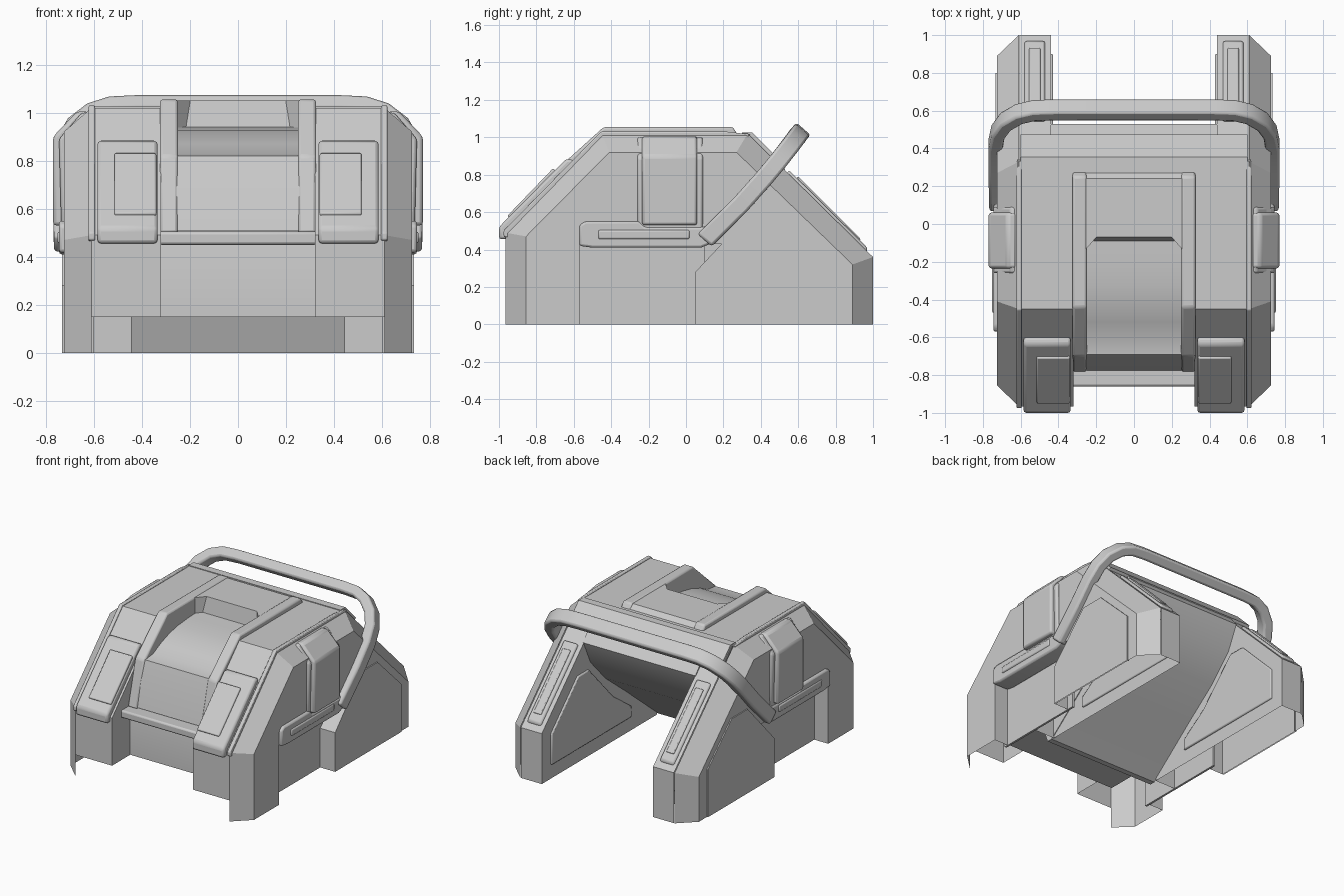
import bpy, bmesh
from mathutils import Vector

if "Cube" in bpy.data.objects:
    bpy.data.objects.remove(bpy.data.objects["Cube"])


def finish(name, bm, bevel=0.0, mirror=False):
    me = bpy.data.meshes.new(name)
    bm.to_mesh(me)
    bm.free()
    ob = bpy.data.objects.new(name, me)
    bpy.context.collection.objects.link(ob)
    if bevel:
        b = ob.modifiers.new("bevel", 'BEVEL')
        b.width, b.segments, b.limit_method = bevel, 2, 'ANGLE'
    if mirror:
        m = ob.modifiers.new("mirror", 'MIRROR')
        m.merge_threshold = 0.0001
    bpy.context.view_layer.objects.active = ob
    ob.select_set(True)
    bpy.ops.object.shade_smooth_by_angle(angle=0.5)
    ob.select_set(False)
    return ob


def loft(name, ring_a, ring_b, hollow=None, **kw):
    """Solid between two rings of 3D points; hollow drops one cap (0 or 1) and the underside."""
    bm = bmesh.new()
    a = [bm.verts.new(p) for p in ring_a]
    b = [bm.verts.new(p) for p in ring_b]
    caps = [bm.faces.new(a), bm.faces.new(b[::-1])]
    for i in range(len(a)):
        j = (i + 1) % len(a)
        bm.faces.new((a[i], a[j], b[j], b[i]))
    bmesh.ops.recalc_face_normals(bm, faces=bm.faces)
    if hollow is not None:
        drop = [f for f in bm.faces if f is caps[hollow] or
                (f.normal.z < -0.3 and min(v.co.z for v in f.verts) < 0.16)]
        bmesh.ops.delete(bm, geom=drop, context='FACES')
    return finish(name, bm, **kw)


def prism_x(name, pts, x0, x1, pts2=None, **kw):
    """Side (y, z) profile extruded along x."""
    return loft(name, [(x0, y, z) for y, z in pts],
                [(x1, y, z) for y, z in (pts2 or pts)], **kw)


def prism_y(name, pts, y0, y1, **kw):
    return loft(name, [(x, y0, z) for x, z in pts], [(x, y1, z) for x, z in pts], **kw)


def box(name, x0, x1, y0, y1, z0, z1, **kw):
    return prism_x(name, [(y0, z0), (y1, z0), (y1, z1), (y0, z1)], x0, x1, **kw)


# Central body: scoop bed on top, sloping hollow at the rear
prism_x("central_body", [
    (-0.76, 0.15), (-0.76, 0.5), (-0.67, 0.79), (-0.5, 0.84), (-0.08, 0.88), (-0.06, 1.02),
    (0.35, 1.02), (0.47, 0.9), (0.53, 0.83), (0.45, 0.66), (0.28, 0.48), (0.05, 0.3),
    (-0.32, 0.0), (-0.36, 0.0), (-0.42, 0.15)], -0.445, 0.445)
prism_x("roof_rear_edge", [(0.3, 1.025), (0.355, 1.025), (0.475, 0.905), (0.455, 0.885), (0.3, 0.98)],
        -0.6, 0.6)

# Front blocks beside the recessed nose
prism_x("front_block", [(-0.965, 0.15), (-0.965, 0.49), (-0.45, 1.02), (-0.04, 1.02),
                        (-0.04, 0.6), (-0.5, 0.15)], 0.32, 0.61, hollow=1, mirror=True)
box("front_ledge", -0.33, 0.33, -0.86, -0.7, 0.45, 0.505, bevel=0.012)

# Hollow rear legs: inner wall, top slope and end
prism_x("rear_leg", [(0.33, 1.02), (1.0, 0.36), (1.0, 0), (-0.3, 0), (-0.3, 1.02)],
        0.44, 0.605, hollow=1, mirror=True)
prism_x("leg_inner_panel", [(0.9, 0.1), (0.9, 0.32), (0.6, 0.62), (0.48, 0.62), (0.2, 0.32),
                            (0.0, 0.18), (0.0, 0.1)], 0.428, 0.45, bevel=0.008, mirror=True)
box("side_skirt", 0.6, 0.615, -0.6, 0.1, 0, 0.5, mirror=True)

# Outer side shell with chamfered rim and lower notch
notch = [(0.05, 0), (0.05, 0.28), (0.2, 0.43), (-0.57, 0.43), (-0.57, 0)]
prism_x("side_shell",
        [(-0.965, 0), (-0.965, 0.49), (-0.45, 1.02), (0.33, 1.02), (1.0, 0.36), (1.0, 0)] + notch,
        0.61, 0.725,
        [(-0.855, 0), (-0.855, 0.47), (-0.41, 0.92), (0.27, 0.92), (0.89, 0.32), (0.89, 0)] + notch,
        hollow=0, mirror=True)
prism_x("rear_side_panel", [(0.05, 0), (0.05, 0.28), (0.35, 0.6), (0.53, 0.6), (0.8, 0.34), (0.8, 0)],
        0.715, 0.733, hollow=0, mirror=True)

# Raised edge trim along front slope and roof
prism_x("edge_trim", [(-0.975, 0.47), (-0.975, 0.5), (-0.455, 1.03), (0.22, 1.03), (0.345, 1.015),
                      (0.3, 0.98), (-0.43, 0.98), (-0.94, 0.46)], 0.595, 0.622,
        bevel=0.006, mirror=True)

# Hood: floor with scoop ramp, flanking rails and chamfered scoop corners
prism_x("hood_scoop_floor", [
    (0.27, 1.02), (0.24, 1.05), (-0.07, 1.05), (-0.09, 0.94), (-0.2, 0.935), (-0.32, 0.925),
    (-0.42, 0.905), (-0.52, 0.87), (-0.6, 0.83), (-0.69, 0.82), (-0.735, 0.68), (-0.775, 0.51),
    (-0.7, 0.51), (-0.6, 0.78), (0.0, 0.85), (0.2, 1.0)], -0.255, 0.255)
prism_x("hood_rail", [(0.28, 1.01), (0.25, 1.055), (-0.44, 1.055), (-0.7, 0.82), (-0.785, 0.5),
                      (-0.6, 0.5), (-0.4, 0.8), (0.2, 0.95)], 0.25, 0.325, bevel=0.012, mirror=True)
corner = [(0.19, -0.06), (0.26, -0.06), (0.26, -0.14)]
loft("scoop_corner", [(x, y, 0.9) for x, y in corner], [(x, y, 1.05) for x, y in corner], mirror=True)

# Front lamps lying on the slope
prism_x("lamp_frame", [(-1.0, 0.455), (-1.0, 0.52), (-0.64, 0.885), (-0.6, 0.88), (-0.6, 0.8),
                       (-0.9, 0.455)], 0.335, 0.585, bevel=0.015, mirror=True)
prism_x("lamp", [(-0.955, 0.58), (-0.71, 0.835), (-0.68, 0.8), (-0.92, 0.55)],
        0.34, 0.515, bevel=0.008, mirror=True)

# Side boxes
prism_y("side_box_frame", [(0.6, 0.5), (0.735, 0.5), (0.745, 0.89), (0.65, 1.0), (0.6, 1.0)],
        -0.26, 0.09, bevel=0.012, mirror=True)
prism_y("side_box", [(0.62, 0.53), (0.77, 0.53), (0.77, 0.9), (0.67, 1.005), (0.62, 1.005)],
        -0.235, 0.06, bevel=0.015, mirror=True)

# Side steps leading into the roll bar
prism_x("side_step", [(-0.57, 0.42), (-0.57, 0.53), (-0.54, 0.55), (-0.25, 0.55), (-0.22, 0.52),
                      (0.09, 0.52), (0.18, 0.55), (0.24, 0.53), (0.13, 0.43), (0.08, 0.41),
                      (-0.5, 0.41)], 0.615, 0.745, bevel=0.012, mirror=True)
box("step_rib", 0.72, 0.752, -0.47, 0.02, 0.455, 0.505, bevel=0.01, mirror=True)

# Rails on the rear slopes
prism_x("rear_rail", [(0.55, 0.825), (0.97, 0.41), (0.96, 0.36), (0.53, 0.79)],
        0.47, 0.58, bevel=0.012, mirror=True)
prism_x("rear_rail_insert", [(0.6, 0.79), (0.935, 0.455), (0.9, 0.44), (0.58, 0.77)],
        0.495, 0.555, bevel=0.006, mirror=True)

# Roll bar: band in a tilted, slightly bowed plane
half = [(0.73, 0.0), (0.735, 0.35), (0.735, 0.58), (0.72, 0.72), (0.68, 0.83), (0.61, 0.915),
        (0.53, 0.955), (0.42, 0.963)]
path = [Vector((x, u * 0.79)) for x, u in half + [(-x, u) for x, u in half[::-1]]]
bm = bmesh.new()
rings = []
for i, p in enumerate(path):
    t = (path[min(i + 1, len(path) - 1)] - path[max(i - 1, 0)]).normalized()
    n = Vector((t.y, -t.x)) * 0.036
    u = p.y / 0.79
    bow = 0.08 * u * (1 - u)
    ring = []
    for q, w in ((p + n, 0.05), (p + n, -0.05), (p - n, -0.05), (p - n, 0.05)):
        h = w - bow
        ring.append(bm.verts.new((q.x, 0.1 + q.y * 0.66 - h * 0.75, 0.45 + q.y * 0.75 + h * 0.66)))
    rings.append(ring)
for a, b in zip(rings, rings[1:]):
    for k in range(4):
        bm.faces.new((a[k], a[(k + 1) % 4], b[(k + 1) % 4], b[k]))
bm.faces.new(rings[0])
bm.faces.new(rings[-1][::-1])
bmesh.ops.recalc_face_normals(bm, faces=bm.faces)
finish("roll_bar", bm, bevel=0.014)
